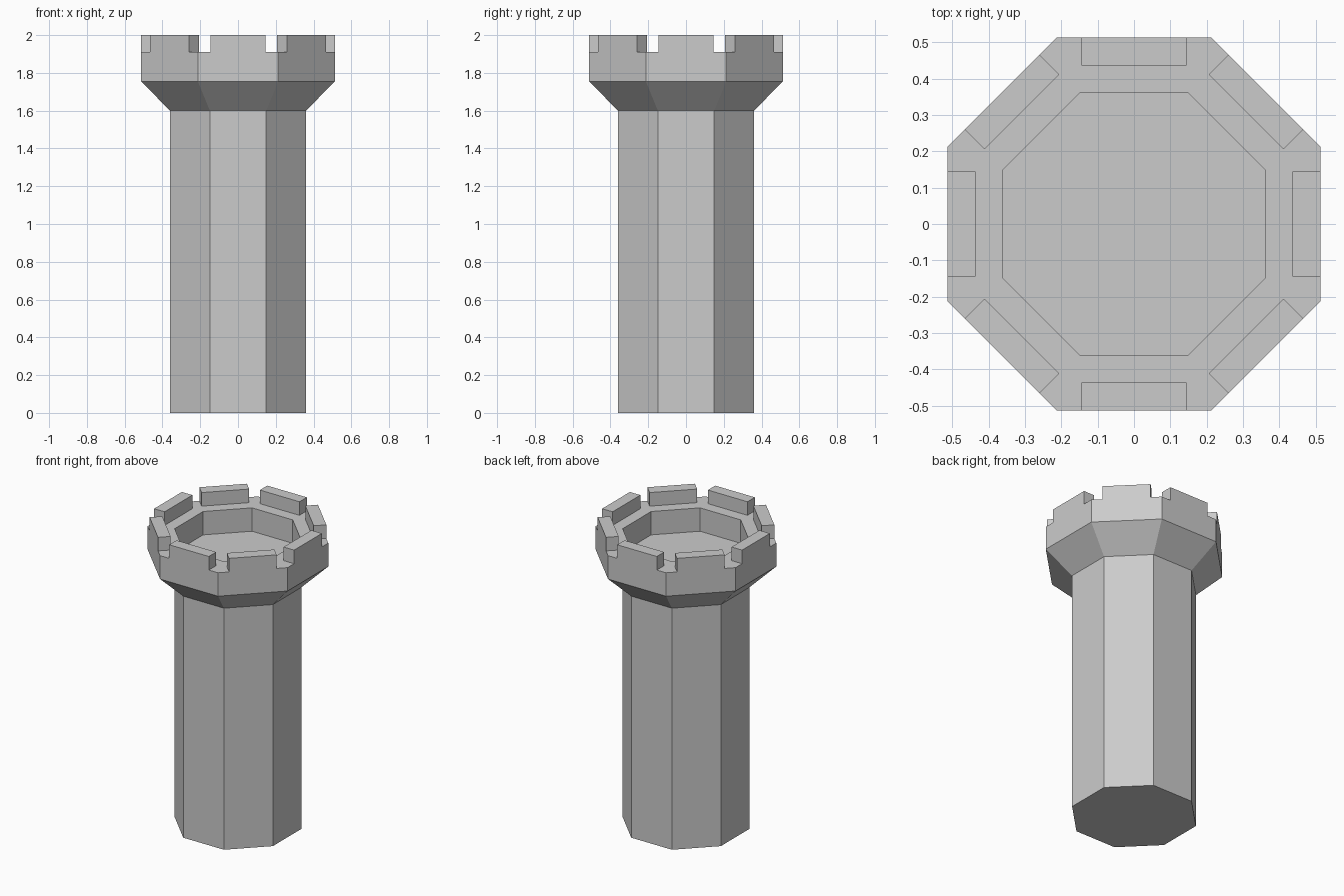
import bpy, bmesh, math
from mathutils import Matrix

if "Cube" in bpy.data.objects:
    bpy.data.objects.remove(bpy.data.objects["Cube"])

SIDES = 8
BODY, CROWN = 0.36, 0.513            # centre-to-flat distances
FLARE_Z, WALL_Z, RIM_Z, TOP_Z = 1.60, 1.755, 1.91, 2.0
MERLON_HALF, MERLON_DEPTH = 0.145, 0.077


def finish(bm, name):
    bmesh.ops.recalc_face_normals(bm, faces=bm.faces)
    mesh = bpy.data.meshes.new(name)
    bm.to_mesh(mesh)
    bm.free()
    obj = bpy.data.objects.new(name, mesh)
    bpy.context.collection.objects.link(obj)
    return obj


def ring(bm, flat, z):
    r = flat / math.cos(math.pi / SIDES)
    angles = [(i + 0.5) * 2 * math.pi / SIDES for i in range(SIDES)]
    return [bm.verts.new((r * math.cos(a), r * math.sin(a), z)) for a in angles]


# Tower: shaft, flared corbel, parapet wall and recessed roof in one shell
bm = bmesh.new()
profile = [(BODY, 0), (BODY, FLARE_Z), (CROWN, WALL_Z), (CROWN, RIM_Z),
           (BODY, RIM_Z), (BODY, WALL_Z)]
rings = [ring(bm, flat, z) for flat, z in profile]
for a, b in zip(rings, rings[1:]):
    for i in range(SIDES):
        j = (i + 1) % SIDES
        bm.faces.new((a[i], a[j], b[j], b[i]))
bm.faces.new(rings[0][::-1])
bm.faces.new(rings[-1])
finish(bm, "tower")

# Battlements: one merlon flush with each outer side
size = Matrix.Diagonal((MERLON_DEPTH, 2 * MERLON_HALF, TOP_Z - RIM_Z, 1))
place = Matrix.Translation((CROWN - MERLON_DEPTH / 2, 0, (RIM_Z + TOP_Z) / 2))
bm = bmesh.new()
for i in range(SIDES):
    turn = Matrix.Rotation(i * 2 * math.pi / SIDES, 4, 'Z')
    bmesh.ops.create_cube(bm, size=1, matrix=turn @ place @ size)
finish(bm, "battlements")
